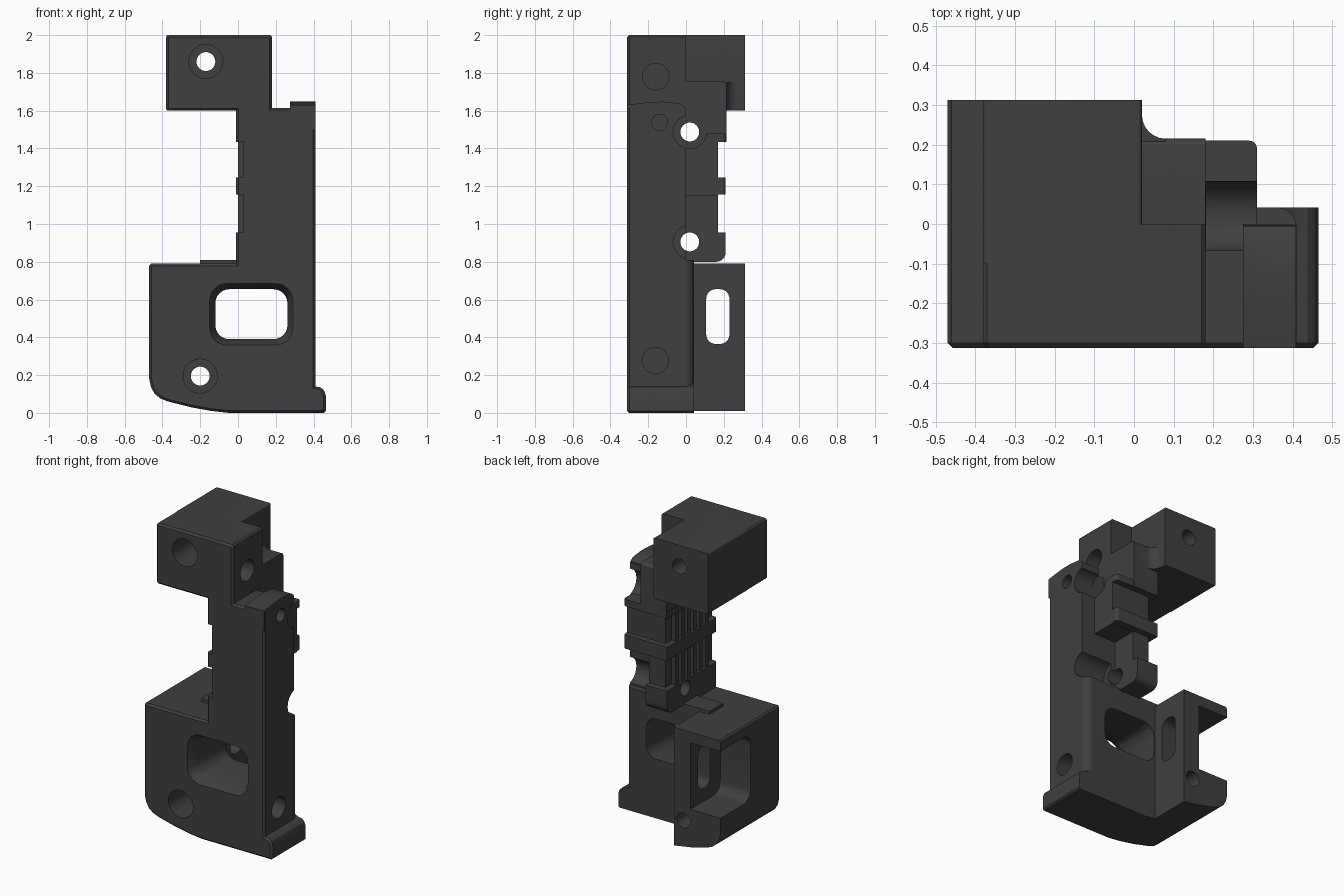
import bpy, bmesh, math

if "Cube" in bpy.data.objects:
    bpy.data.objects.remove(bpy.data.objects["Cube"])

graphite = bpy.data.materials.new("graphite")
graphite.diffuse_color = (0.05, 0.05, 0.05, 1)
graphite.use_nodes = True
graphite.node_tree.nodes["Principled BSDF"].inputs["Base Color"].default_value = graphite.diffuse_color


def place(axis, u, v, d):
    return {'x': (d, u, v), 'y': (u, d, v), 'z': (u, v, d)}[axis]


def loft(name, axis, sections, front_bevel=0):
    """Solid through equal-length outlines: [(depth, points), ...]."""
    bm = bmesh.new()
    rings = [[bm.verts.new(place(axis, u, v, d)) for u, v in pts] for d, pts in sections]
    for a, b in zip(rings, rings[1:]):
        for i in range(len(a)):
            j = (i + 1) % len(a)
            bm.faces.new((a[i], a[j], b[j], b[i]))
    bm.faces.new(rings[0])
    bm.faces.new(rings[-1][::-1])
    bmesh.ops.recalc_face_normals(bm, faces=bm.faces)
    if front_bevel:
        d = sections[0][0]
        edges = [e for e in bm.edges if all(abs(w.co.y - d) < 1e-5 for w in e.verts)]
        bmesh.ops.bevel(bm, geom=edges, offset=front_bevel, segments=1, affect='EDGES')
    me = bpy.data.meshes.new(name)
    bm.to_mesh(me)
    bm.free()
    me.materials.append(graphite)
    ob = bpy.data.objects.new(name, me)
    bpy.context.collection.objects.link(ob)
    return ob


def prism(name, axis, pts, a, b, front_bevel=0):
    return loft(name, axis, [(a, pts), (b, pts)], front_bevel)


def rect(u0, u1, v0, v1, r=0, corners=(1, 1, 1, 1), n=6):
    """Rectangle outline; corners order: low-low, high-low, high-high, low-high."""
    pts = []
    data = [(u0, v0, 1, 1, 180), (u1, v0, -1, 1, 270), (u1, v1, -1, -1, 0), (u0, v1, 1, -1, 90)]
    for on, (u, v, su, sv, start) in zip(corners, data):
        if not (r and on):
            pts.append((u, v))
            continue
        for i in range(n + 1):
            t = math.radians(start + 90 * i / n)
            pts.append((u + su * r + r * math.cos(t), v + sv * r + r * math.sin(t)))
    return pts


def circle(u, v, r, n=32):
    return [(u + r * math.cos(2 * math.pi * i / n), v + r * math.sin(2 * math.pi * i / n)) for i in range(n)]


def box(name, x0, x1, y0, y1, z0, z1):
    return prism(name, 'y', rect(x0, x1, z0, z1), y0, y1)


def combine(target, tool, operation):
    m = target.modifiers.new(operation, 'BOOLEAN')
    m.operation, m.solver, m.object = operation, 'EXACT', tool
    bpy.context.view_layer.objects.active = target
    bpy.ops.object.modifier_apply(modifier=m.name)
    bpy.data.objects.remove(tool, do_unlink=True)


# Front slab: the whole outline
belly = [(-.47, .18), (-.46, .135), (-.44, .1), (-.41, .076), (-.37, .06), (-.25, .03), (-.14, .01), (-.05, 0)]
foot = [(.455, 0), (.465, .01), (.465, .09), (.455, .12), (.438, .135), (.41, .14)]
outline = belly + foot + [(.41, 1.615), (.18, 1.615), (.18, 1.99), (.17, 2), (-.37, 2), (-.38, 1.99),
                          (-.38, 1.61), (-.37, 1.6), (-.01, 1.6), (-.01, .79), (-.46, .79), (-.47, .78)]
body = prism("bracket_body", 'y', outline, -.312, 0, .012)

# Rear masses
rear_box = belly[:-2] + [(-.13, .01), (-.13, .79), (-.46, .79), (-.47, .78)]
fillet = [(.08 + .06 * math.cos(t), .275 + .06 * math.sin(t))
          for t in [math.radians(180 + 15 * i) for i in range(7)]]
adds = [
    prism("rear_box", 'y', rear_box, -.1, .312),
    prism("lower_plate", 'z', rect(-.2, .41, -.1, .042, .05, (0, 0, 1, 0)), .1, .81),
    prism("lower_plate_base", 'y', belly[-3:] + foot + [(.3, .2), (-.25, .2)], -.1, .042),
    prism("top_block", 'y', rect(-.38, .02, 1.6, 2, .01), -.1, .312),
    prism("cap", 'x', [(-.312, 1.5), (-.03, 1.5), (0, 1.58), (-.005, 1.62), (-.03, 1.638),
                       (-.12, 1.648), (-.2, 1.645), (-.312, 1.63)], .275, .409),
    prism("ridge_low", 'x', rect(-.1, .21, .8, 1.17, .05, (0, 1, 0, 0)), -.01, .15),
    prism("ridge_mid", 'z', rect(-.01, .31, -.1, .21, .02, (0, 0, 1, 0)), 1.15, 1.48),
    prism("ridge_high", 'x', rect(-.1, .215, 1.4, 1.755, .02, (0, 0, 1, 0)), -.008, .18),
    prism("corner_fillet", 'z', [(.01, .2), (.01, .275)] + fillet + [(.08, .2)], 1.6, 1.75),
]
for part in adds:
    combine(body, part, 'UNION')

# Recesses between the bands on the left and rear, with ribs standing in them
for z0, z1 in ((.955, 1.155), (1.245, 1.435)):
    combine(body, box("side_recess", -.1, .03, -.5, .5, z0, z1), 'DIFFERENCE')
    combine(body, box("rear_recess", -.1, .5, .17, .5, z0, z1), 'DIFFERENCE')
    for i in range(6):
        y = -.235 + i * .062
        combine(body, box("rib", 0, .06, y, y + .032, z0 - .01, z1 + .01), 'UNION')

# Window with a chamfered front edge
win_big, win = rect(-.15, .29, .36, .685, .09), rect(-.12, .262, .39, .655, .075)
cuts = [
    loft("window", 'y', [(-.4, win_big), (-.312, win_big), (-.25, win), (.09, win)]),
    # Open pocket and slotted wall of the rear box
    prism("pocket", 'x', rect(0, .6, .28, .72, .07), -.7, -.25),
    prism("wall_slot", 'x', rect(.107, .23, .365, .655, .05), -.4, -.05),
    # Open channel above the upper cross bore
    box("channel", .181, .275, -.067, .108, 1.49, 1.8),
]
# Front screw holes with counterbores
for x, z in ((-.17, 1.86), (-.2, .195)):
    cuts += [prism("screw_hole", 'y', circle(x, z, .05), -.5, .5),
             prism("counterbore", 'y', circle(x, z, .09), -.5, -.1)]
# Cross bores
for z in (1.487, .905):
    cuts += [prism("cross_hole", 'x', circle(.02, z, .05), -.3, .6),
             prism("cross_bore", 'x', circle(.02, z, .088), .181, .6)]
# Blind side holes
for x, y, z, r in ((.18, -.16, 1.78, .07), (.41, -.14, 1.538, .043), (.41, -.162, .277, .07)):
    cuts.append(prism("side_hole", 'x', circle(y, z, r), x - .12, x + .06))
for tool in cuts:
    combine(body, tool, 'DIFFERENCE')

# Smooth the round surfaces, keep hard edges
bpy.ops.object.select_all(action='DESELECT')
body.select_set(True)
bpy.context.view_layer.objects.active = body
bpy.ops.object.shade_smooth_by_angle(angle=math.radians(30))
